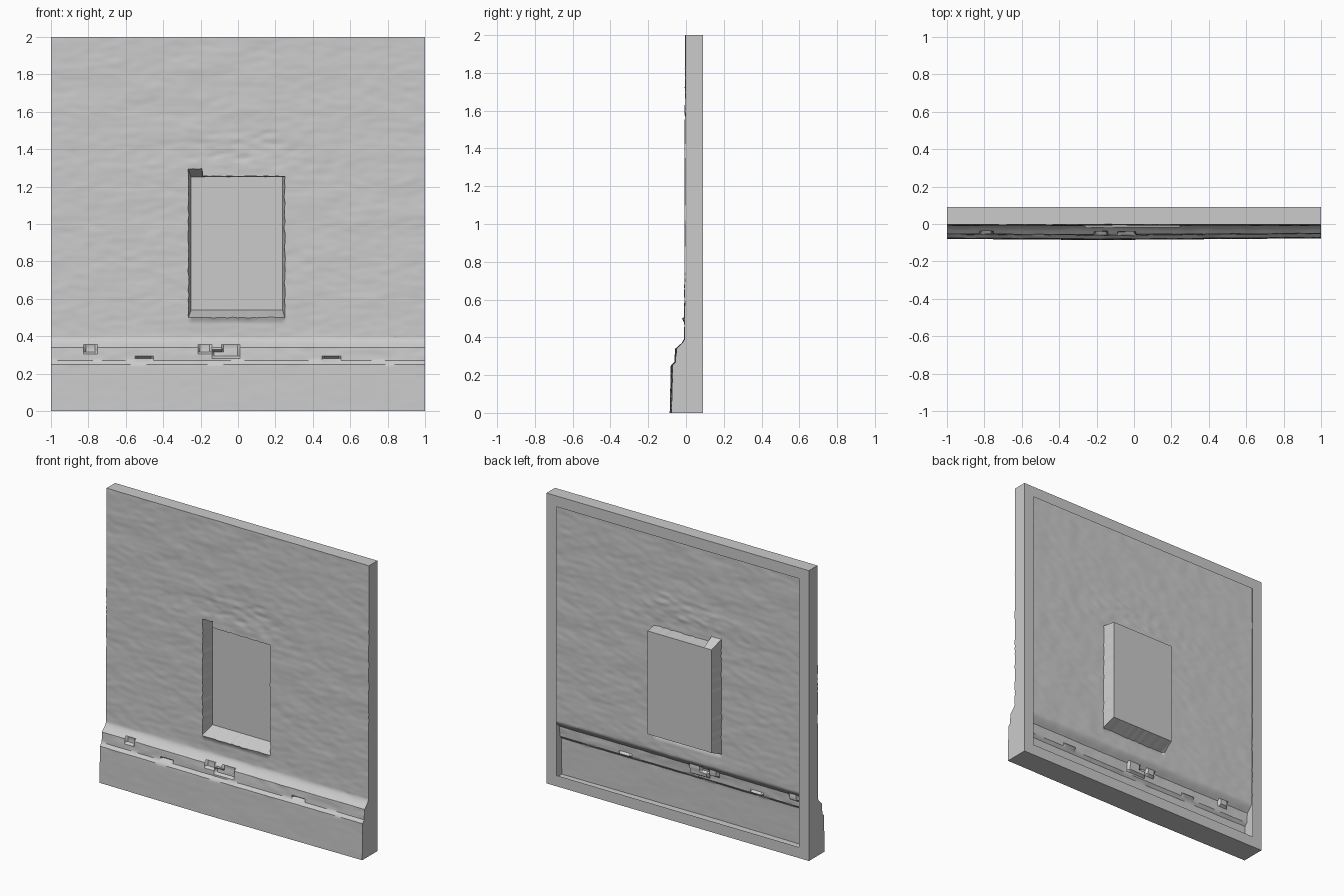
import bpy, bmesh, math
from mathutils import Vector, noise

if "Cube" in bpy.data.objects:
    bpy.data.objects.remove(bpy.data.objects["Cube"], do_unlink=True)

STEP = 0.0125
BACK, PANE_Y, RIM = 0.09, 0.08, 0.075
LEFT, RIGHT, SILL, HEAD = -0.265, 0.25, 0.5, 1.255        # opening in the wall face
NOTCH_X, NOTCH_Z = -0.19, 1.295                           # missing brick over the corner
PANE = (-0.25, 0.237, 0.54, 1.25)                         # recessed panel

# Depth of the wall face by height: plinth, stepped ledge, wall
PROFILE = [(0, -0.078), (0.25, -0.073), (0.27, -0.055), (0.34, -0.051),
           (0.37, -0.02), (0.39, -0.008), (1.2, -0.006), (2, -0.003)]

# Missing bricks in the ledge: x from, x to, z from, z to
CHIPS = [(-0.21, -0.15, 0.31, 0.345), (-0.13, 0.0, 0.285, 0.32), (-0.08, 0.0, 0.32, 0.35),
         (-0.82, -0.76, 0.31, 0.345), (-0.54, -0.46, 0.27, 0.285), (0.46, 0.54, 0.27, 0.285)]


def material(name, value):
    mat = bpy.data.materials.new(name)
    mat.use_nodes = True
    color = (value, value, value, 1)
    mat.diffuse_color = color
    mat.node_tree.nodes["Principled BSDF"].inputs["Base Color"].default_value = color
    return mat


def make_object(name, bm, mat, smooth=False):
    mesh = bpy.data.meshes.new(name)
    bm.to_mesh(mesh)
    bm.free()
    mesh.materials.append(mat)
    obj = bpy.data.objects.new(name, mesh)
    bpy.context.collection.objects.link(obj)
    if smooth:
        bpy.ops.object.select_all(action='DESELECT')
        obj.select_set(True)
        bpy.context.view_layer.objects.active = obj
        bpy.ops.object.shade_smooth_by_angle(angle=math.radians(35))
    return obj


def clamp(v, low, high):
    return max(low, min(high, v))


def spaced(breaks):
    """Even grid lines that pass through every break."""
    out = [breaks[0]]
    for a, b in zip(breaks, breaks[1:]):
        n = max(1, round((b - a) / STEP))
        out += [a + (b - a) * k / n for k in range(1, n + 1)]
    return out


def depth(x, z):
    for (z0, y0), (z1, y1) in zip(PROFILE, PROFILE[1:]):
        if z <= z1:
            y = y0 + (y1 - y0) * (z - z0) / (z1 - z0)
            break
    low = clamp((0.4 - z) / 0.1, 0, 1)
    y -= 0.008 * low * (1 - abs(x + 0.2))                 # plinth bows outward
    rough = 0.3 if z < 0.25 else 1
    y += 0.003 * rough * noise.noise(Vector((x * 4, 0, z * 9)))
    y += 0.002 * rough * noise.noise(Vector((x * 12, 5, z * 32)))
    # Worn brick courses above the opening
    worn = math.exp(-((z - 1.4) / 0.14) ** 2 - (x / 0.45) ** 2)
    y += 0.008 * worn * max(0, noise.noise(Vector((x * 12, 9, z * 36))))
    # Lip under the sill
    if LEFT < x < RIGHT:
        y -= 0.012 * math.exp(-((z - SILL) / 0.015) ** 2)
    for x0, x1, z0, z1 in CHIPS:
        if x0 < x < x1 and z0 < z < z1:
            y += 0.018
    return y


def in_opening(x, z):
    main = LEFT < x < RIGHT and SILL < z < HEAD
    return main or (LEFT < x < NOTCH_X and HEAD < z < NOTCH_Z)


plaster = material("grey plaster", 0.6)

# Rough wall face as a grid with the opening left out
xs = spaced([-1, LEFT, NOTCH_X, RIGHT, 1])
zs = spaced([0, 0.25, 0.27, 0.34, 0.37, 0.39, SILL, HEAD, NOTCH_Z, 2])
bm = bmesh.new()
grid = [[bm.verts.new((x, depth(x, z), z)) for x in xs] for z in zs]
for j in range(len(zs) - 1):
    for i in range(len(xs) - 1):
        if not in_opening((xs[i] + xs[i + 1]) / 2, (zs[j] + zs[j + 1]) / 2):
            bm.faces.new((grid[j][i], grid[j][i + 1], grid[j + 1][i + 1], grid[j + 1][i]))
bmesh.ops.delete(bm, geom=[v for v in bm.verts if not v.link_faces], context='VERTS')


def on_border(edge):
    mid = (edge.verts[0].co + edge.verts[1].co) / 2
    return abs(mid.x) > 0.9999 or abs(mid.z - 1) > 0.9999


def extrude(edges):
    geom = bmesh.ops.extrude_edge_only(bm, edges=edges)["geom"]
    verts = [g for g in geom if isinstance(g, bmesh.types.BMVert)]
    new = set(verts)
    return verts, [e for e in bm.edges if e.verts[0] in new and e.verts[1] in new]


boundary = [e for e in bm.edges if e.is_boundary]
outer = [e for e in boundary if on_border(e)]
opening = [e for e in boundary if not on_border(e)]

# Ragged opening edge, then reveals sloping back to the panel
for v in {v for e in opening for v in e.verts}:
    v.co.x += 0.006 * noise.noise(Vector((v.co.x * 3, 2, v.co.z * 30)))
    v.co.z += 0.004 * noise.noise(Vector((v.co.x * 30, 7, v.co.z * 3)))
verts, _ = extrude(opening)
for v in verts:
    v.co = (clamp(v.co.x, PANE[0], PANE[1]), PANE_Y, clamp(v.co.z, PANE[2], PANE[3]))

# Outer edges running back, then the open rim turned inward behind
verts, edges = extrude(outer)
for v in verts:
    v.co.y = BACK
verts, _ = extrude(edges)
for v in verts:
    v.co.x *= 1 - RIM
    v.co.z = 1 + (v.co.z - 1) * (1 - RIM)

bmesh.ops.remove_doubles(bm, verts=bm.verts[:], dist=0.0001)
bmesh.ops.recalc_face_normals(bm, faces=bm.faces[:])
bm.faces.ensure_lookup_table()
if bm.faces[0].normal.y > 0:
    bmesh.ops.reverse_faces(bm, faces=bm.faces[:])
make_object("wall_shell", bm, plaster, smooth=True)

# Flat panel closing the recess
bm = bmesh.new()
x0, x1, z0, z1 = PANE
bm.faces.new([bm.verts.new((x, PANE_Y, z)) for x, z in ((x0, z0), (x1, z0), (x1, z1), (x0, z1))])
make_object("window_panel", bm, plaster)
